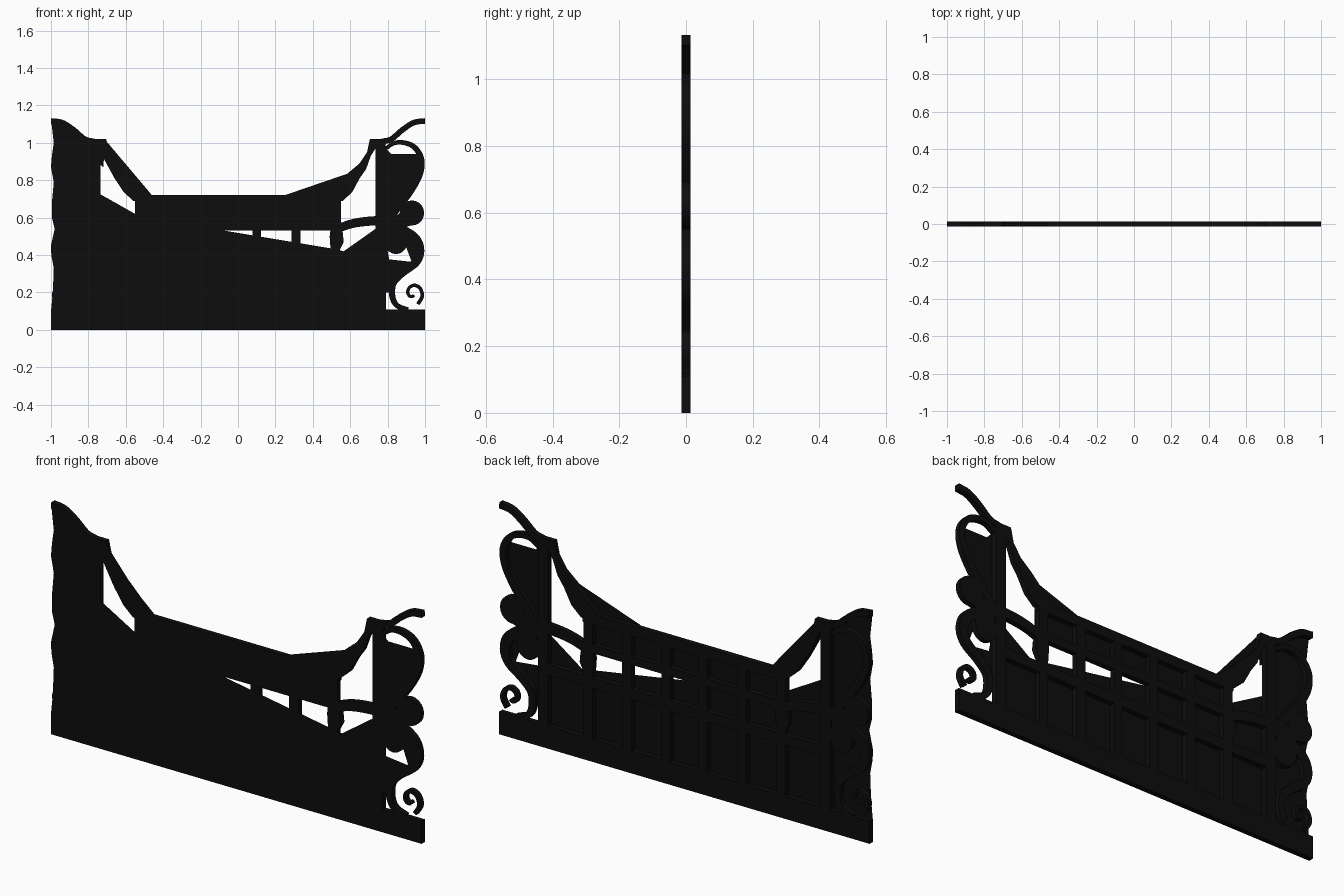
import bpy, bmesh, math
from mathutils import Vector

H = 0.013  # half thickness of the cut metal
black = bpy.data.materials.new("black_iron")
black.diffuse_color = (0.004, 0.004, 0.004, 1)


def plate(name, pts, y0=-H, y1=H):
    """Flat outline in x/z, extruded from y0 to y1 (a single sheet if equal)."""
    bm = bmesh.new()
    f = bm.faces.new([bm.verts.new((x, y0, z)) for x, z in pts])
    f.normal_update()
    if f.normal.y > 0:
        f.normal_flip()
    if y1 > y0:
        r = bmesh.ops.extrude_face_region(bm, geom=[f], use_keep_orig=True)
        vs = [g for g in r["geom"] if isinstance(g, bmesh.types.BMVert)]
        bmesh.ops.translate(bm, vec=(0, y1 - y0, 0), verts=vs)
        bmesh.ops.recalc_face_normals(bm, faces=bm.faces)
    bmesh.ops.triangulate(bm, faces=[f for f in bm.faces if len(f.verts) > 4])
    me = bpy.data.meshes.new(name)
    bm.to_mesh(me)
    bm.free()
    me.materials.append(black)
    ob = bpy.data.objects.new(name, me)
    bpy.context.collection.objects.link(ob)
    return ob


def smooth(pts, n=5):
    """Catmull-Rom curve through the points."""
    p = [Vector(q) for q in pts]
    p = [2 * p[0] - p[1]] + p + [2 * p[-1] - p[-2]]
    out = []
    for a, b, c, d in zip(p, p[1:], p[2:], p[3:]):
        for i in range(n):
            t = i / n
            out.append(0.5 * (2 * b + (c - a) * t + (2 * a - 5 * b + 4 * c - d) * t * t
                              + (3 * b - a - 3 * c + d) * t ** 3))
    return out + [p[-2]]


def ribbon(path, w0, w1):
    """Outline of a tapering strip along a smooth path."""
    c = smooth(path)
    left, right = [], []
    for i, q in enumerate(c):
        d = (c[min(i + 1, len(c) - 1)] - c[max(i - 1, 0)]).normalized()
        w = (w0 + (w1 - w0) * i / (len(c) - 1)) / 2
        n = Vector((-d.y, d.x)) * w
        left.append(q + n)
        right.append(q - n)
    return [(min(v.x, 1.0), v.y) for v in left + right[::-1]]


def both(name, pts):
    plate(name + "_right", pts)
    plate(name + "_left", [(-x, z) for x, z in pts])


def rect(x0, x1, z0, z1):
    return [(x0, z0), (x1, z0), (x1, z1), (x0, z1)]


def disc(cx, cz, rx, rz, n=20):
    return [(cx + rx * math.cos(2 * math.pi * i / n), cz + rz * math.sin(2 * math.pi * i / n))
            for i in range(n)]


# Horizontal rails
plate("base_rail", rect(-1, 1, 0, 0.11))
plate("panel_rail", rect(-0.76, 0.76, 0.36, 0.41))
plate("middle_rail", rect(-0.55, 0.55, 0.53, 0.57))
plate("top_rail", rect(-0.55, 0.55, 0.67, 0.72))

# Uprights with small collars
for x, w, top in ((0.10, 0.045, 0.7), (0.31, 0.05, 0.7), (0.52, 0.05, 0.7), (0.762, 0.055, 1.02)):
    both("upright", rect(x - w / 2, x + w / 2, 0.1, top))
both("collar", [(0.495, 0.43), (0.545, 0.43), (0.565, 0.47), (0.56, 0.52), (0.545, 0.54), (0.495, 0.54),
                (0.49, 0.5)])

# Sweeping shoulder and horn at each end
both("shoulder", [(0.46, 0.72), (0.52, 0.68), (0.56, 0.69), (0.61, 0.735), (0.65, 0.81), (0.685, 0.86),
                  (0.71, 0.93), (0.735, 0.97), (0.79, 0.99), (0.79, 1.02), (0.705, 1.02), (0.69, 0.95),
                  (0.65, 0.89), (0.59, 0.84), (0.53, 0.78)])
both("horn", ribbon([(0.77, 1.007), (0.82, 1.02), (0.88, 1.07), (0.94, 1.108), (1.0, 1.117)], 0.03, 0.03))
both("link_arm", ribbon([(0.53, 0.54), (0.6, 0.565), (0.67, 0.578), (0.76, 0.585)], 0.045, 0.05))

# Scrollwork
both("upper_scroll", ribbon([(0.79, 0.97), (0.84, 1.0), (0.9, 0.998), (0.95, 0.97), (0.98, 0.91),
                             (0.97, 0.83), (0.92, 0.74), (0.85, 0.65), (0.8, 0.58)], 0.02, 0.045))
both("leaf_bud", disc(0.93, 0.625, 0.065, 0.067))
both("leaf_stem", [(0.78, 0.54), (0.9, 0.55), (0.96, 0.57), (0.9, 0.68), (0.86, 0.62), (0.82, 0.59),
                   (0.78, 0.6)])
both("lower_bud", disc(0.845, 0.475, 0.062, 0.07))
spiral = [(0.935 + (0.063 - 0.0058 * i) * math.cos(4.4 + 0.8 * i),
           0.195 + (0.072 - 0.0068 * i) * math.sin(4.4 + 0.8 * i)) for i in range(1, 10)]
both("lower_scroll", ribbon([(0.8, 0.555), (0.88, 0.53), (0.95, 0.485), (0.972, 0.42), (0.95, 0.36),
                             (0.88, 0.305), (0.83, 0.25), (0.825, 0.18), (0.85, 0.13), (0.91, 0.107)],
                            0.06, 0.025))
both("scroll_curl", ribbon(spiral, 0.02, 0.016))

# Sheet backing on the front face, partly covering the openings
F = -H - 0.0002
plate("lower_sheet", [(-0.8, 0.1), (0.79, 0.1), (0.79, 0.37), (0.735, 0.54), (0.565, 0.42), (0.5, 0.435),
                      (-0.07, 0.53), (-0.55, 0.62), (-0.745, 0.73), (-0.8, 0.73)], F, F)
plate("band_sheet", [(-0.55, 0.53), (0.55, 0.53), (0.55, 0.69), (0.6, 0.74), (0.6, 0.84), (0.25, 0.72),
                     (-0.46, 0.72), (-0.705, 1.01), (-0.72, 0.92), (-0.66, 0.81), (-0.61, 0.735),
                     (-0.55, 0.69)], F, F)
left_edge = [(-1, 1.13), (-0.985, 1.0), (-0.995, 0.93), (-1, 0.87), (-0.985, 0.79), (-0.995, 0.68),
             (-0.995, 0.6), (-0.98, 0.54), (-1, 0.45), (-0.998, 0.4), (-0.985, 0.33), (-0.99, 0.2),
             (-1, 0.1)]
plate("left_sheet", left_edge + [(-0.745, 0.1), (-0.745, 0.89), (-0.72, 0.87), (-0.71, 1.02),
                                 (-0.79, 1.02), (-0.84, 1.05), (-0.9, 1.1), (-0.95, 1.125)], F, F)
plate("upper_right_sheet", [(0.78, 0.98), (0.82, 0.94), (0.98, 0.94), (0.995, 0.88), (0.97, 0.82),
                            (0.815, 0.59), (0.78, 0.55)], F, F)
plate("middle_right_sheet", [(0.735, 0.54), (0.78, 0.37), (0.81, 0.37), (0.80, 0.42), (0.88, 0.42),
                             (0.9, 0.44), (0.93, 0.36), (0.98, 0.4), (0.96, 0.5), (0.88, 0.55),
                             (0.78, 0.58)], F, F)
plate("lower_right_sheet", [(0.78, 0.2), (0.82, 0.2), (0.84, 0.27), (0.96, 0.36), (0.78, 0.38)], F, F)
